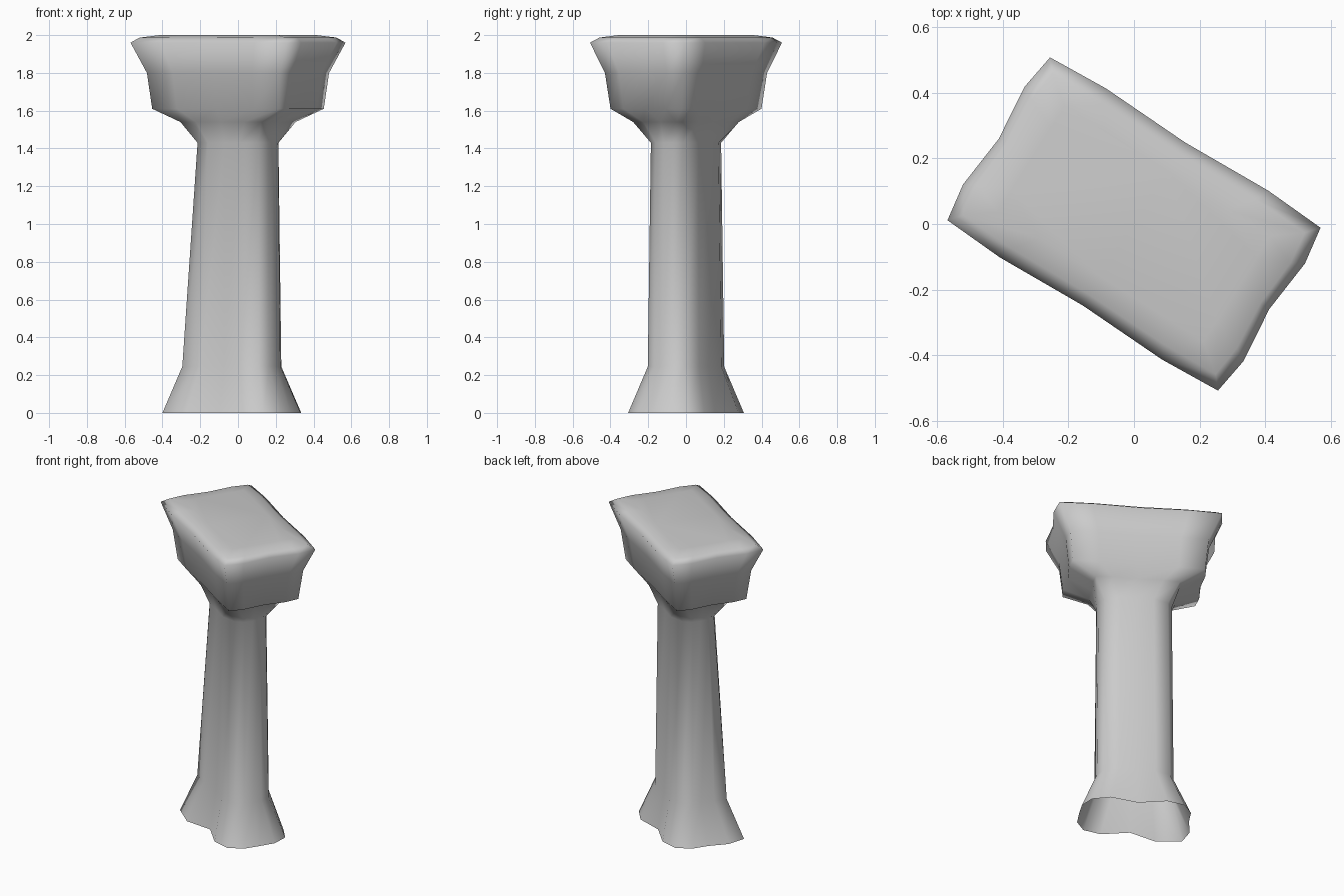
import bpy, bmesh, math
from mathutils import Matrix

if "Cube" in bpy.data.objects:
    bpy.data.objects.remove(bpy.data.objects["Cube"])


def quadrant(a, b, bulge=0.018, mid=0.0):
    """Quarter outline of a squarish section: short-side mid to long-side mid."""
    return [(a - mid, 0), (a + bulge, b * 0.6), (a, b), (a * 0.6, b + bulge * 0.6), (0, b - mid)]


# Each level: height, quarter outline, optional outline for the front-left lobe
shaft = [(0.225, 0), (0.22, 0.05), (0.19, 0.10), (0.10, 0.14), (0, 0.135)]
shaft_low = [(0.232, 0), (0.23, 0.055), (0.20, 0.113), (0.11, 0.152), (0, 0.14)]
lobe_low = [(0.232, 0), (0.245, 0.08), (0.249, 0.158), (0.13, 0.165), (0, 0.14)]
foot = [(0.33, 0), (0.328, 0.10), (0.278, 0.187), (0.17, 0.222), (0, 0.18)]
foot_lobe = [(0.33, 0), (0.352, 0.13), (0.322, 0.239), (0.16, 0.262), (0, 0.18)]

levels = [
    (0.00, foot, foot_lobe),
    (0.245, shaft_low, lobe_low),
    (1.43, shaft, None),
    (1.54, quadrant(0.252, 0.172, 0.008), None),
    (1.61, quadrant(0.397, 0.222, 0.012), None),
    (1.80, quadrant(0.415, 0.246, 0.015), None),
    (1.96, quadrant(0.4875, 0.2935), None),
    (1.987, quadrant(0.455, 0.255, 0.012), None),
    (2.00, quadrant(0.37, 0.19, 0.0), None),
]


def section(q, lobe):
    """Mirror the quarter outline into a closed 16-point loop."""
    p = lobe or q
    return (q[:4]
            + [(-u, v) for u, v in q[:0:-1]]
            + [(-u, -v) for u, v in p[:4]]
            + [(0, -q[4][1])]
            + [(u, -v) for u, v in q[3:0:-1]])


# Pedestal: open-bottomed loft through all the sections
bm = bmesh.new()
rings = [[bm.verts.new((u, v, z)) for u, v in section(q, lobe)] for z, q, lobe in levels]
for low, high in zip(rings, rings[1:]):
    n = len(low)
    for i in range(n):
        j = (i + 1) % n
        bm.faces.new((low[i], low[j], high[j], high[i]))
# Flat top panel
bm.faces.new(rings[-1])
bmesh.ops.rotate(bm, verts=bm.verts, cent=(0, 0, 0), matrix=Matrix.Rotation(math.radians(-32.2), 3, 'Z'))
for f in bm.faces:
    f.smooth = True

mesh = bpy.data.meshes.new("pedestal")
bm.to_mesh(mesh)
bm.free()
pedestal = bpy.data.objects.new("pedestal", mesh)
bpy.context.collection.objects.link(pedestal)
